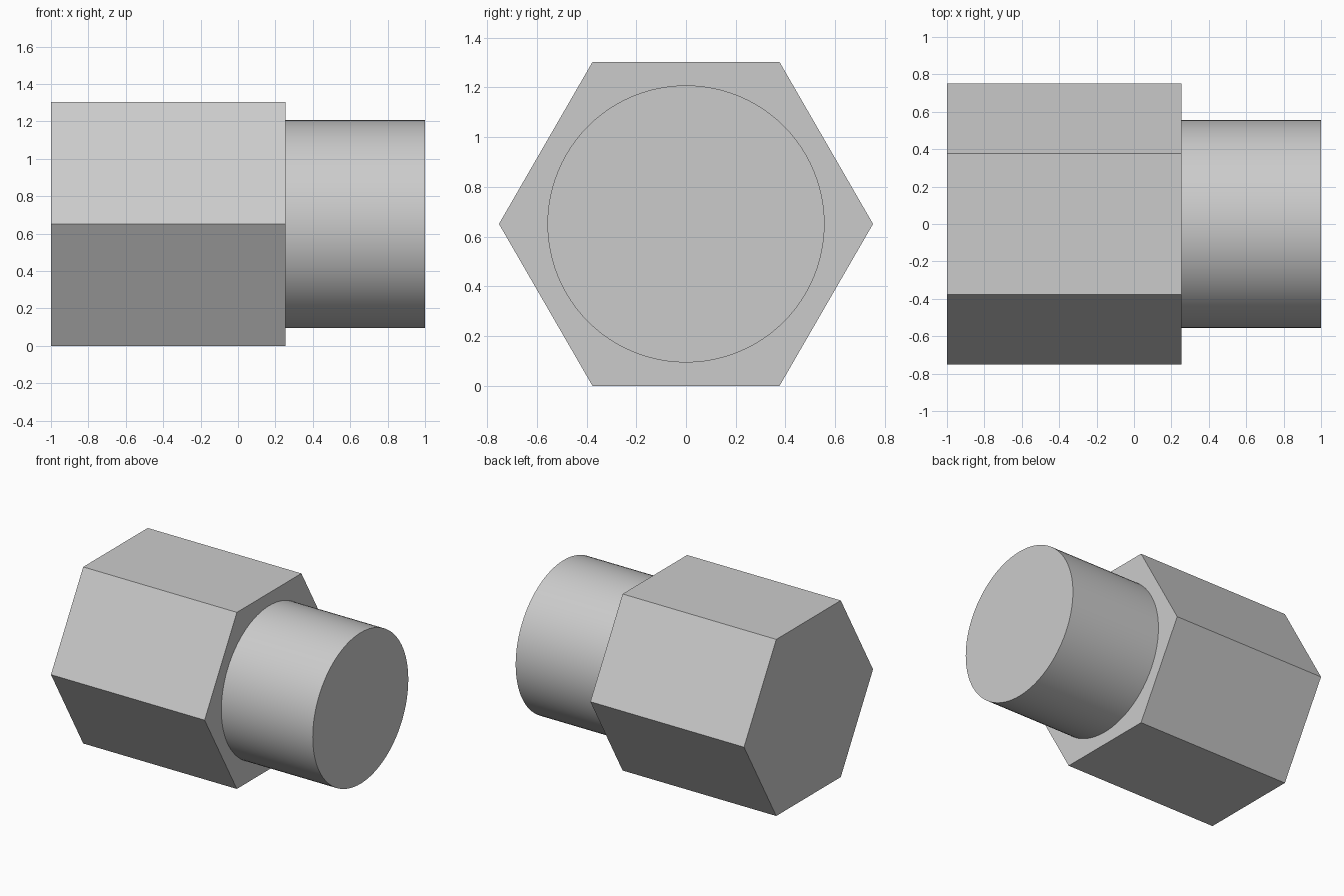
import bpy
import bmesh
from math import cos, sin, tau, radians
from mathutils import Vector

cube = bpy.data.objects.get("Cube")
if cube:
    bpy.data.objects.remove(cube, do_unlink=True)

HEX_RADIUS = 0.752
AXIS_Z = HEX_RADIUS * sin(tau / 6)
SHOULDER_X = 0.254

grey = bpy.data.materials.new("light_grey")
grey.use_nodes = True
colour = (0.6, 0.6, 0.6, 1)
grey.diffuse_color = colour
grey.node_tree.nodes["Principled BSDF"].inputs["Base Color"].default_value = colour


def prism(name, sides, radius, x_start, x_end):
    """Regular prism lying along x, with a corner pointing to +y."""
    bm = bmesh.new()
    angles = [tau * i / sides for i in range(sides)]
    ring = [bm.verts.new((x_start, radius * cos(a), AXIS_Z + radius * sin(a)))
            for a in angles]
    base = bm.faces.new(ring)
    end = bmesh.ops.extrude_face_region(bm, geom=[base], use_keep_orig=True)
    moved = [v for v in end["geom"] if isinstance(v, bmesh.types.BMVert)]
    bmesh.ops.translate(bm, verts=moved, vec=Vector((x_end - x_start, 0, 0)))
    bmesh.ops.recalc_face_normals(bm, faces=bm.faces)
    mesh = bpy.data.meshes.new(name)
    bm.to_mesh(mesh)
    bm.free()
    mesh.materials.append(grey)
    obj = bpy.data.objects.new(name, mesh)
    bpy.context.collection.objects.link(obj)
    return obj


# Hexagonal head
prism("hex_head", 6, HEX_RADIUS, -1, SHOULDER_X)

# Round shank, slightly sunk into the head
shank = prism("round_shank", 96, 0.557, SHOULDER_X - 0.02, 1)
bpy.ops.object.select_all(action="DESELECT")
shank.select_set(True)
bpy.context.view_layer.objects.active = shank
bpy.ops.object.shade_smooth_by_angle(angle=radians(30))
